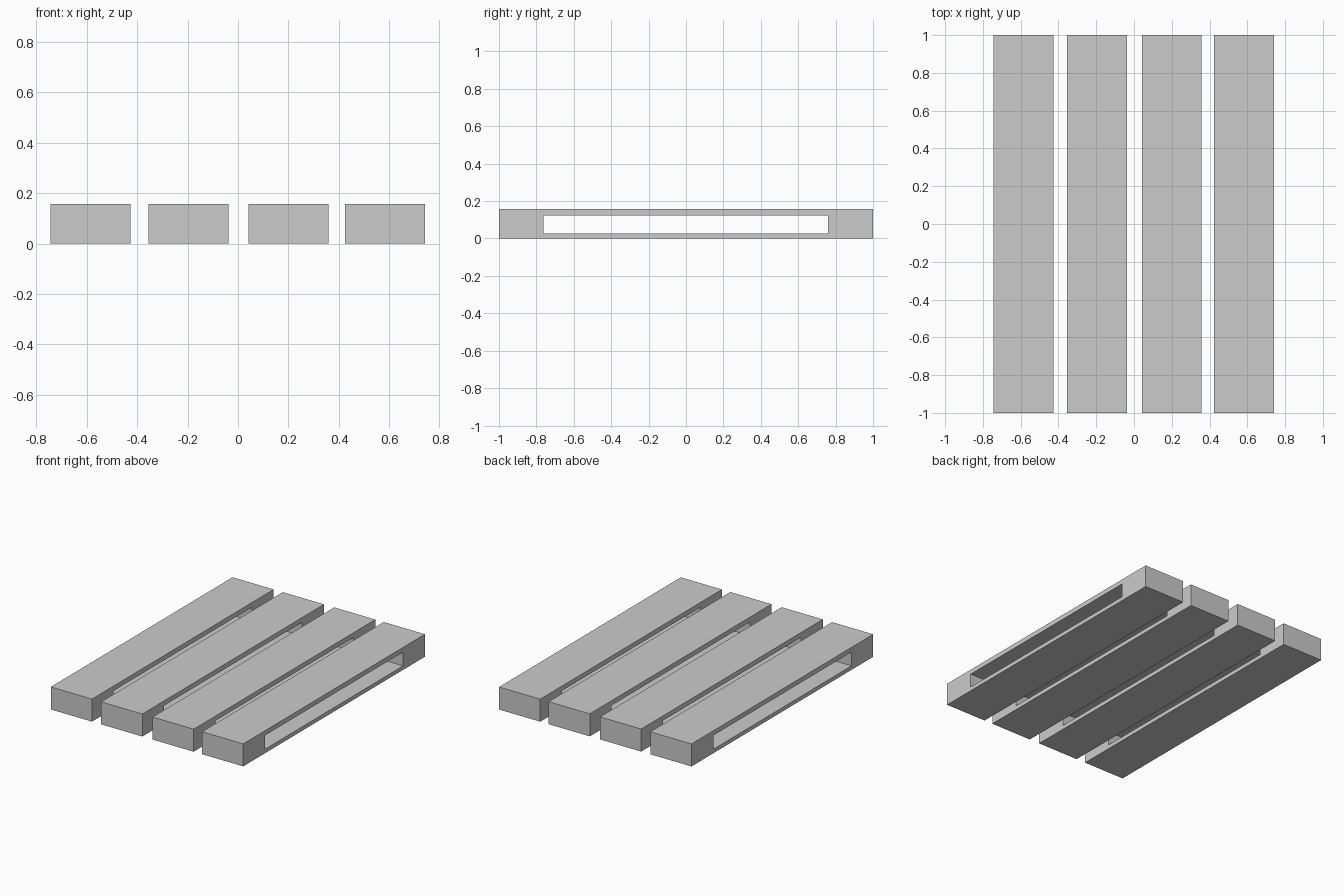
import bpy, bmesh

if "Cube" in bpy.data.objects:
    bpy.data.objects.remove(bpy.data.objects["Cube"])

WIDTH, HEIGHT = 0.317, 0.157
OUTER = [(-1, 0), (1, 0), (1, HEIGHT), (-1, HEIGHT)]
SLOT = [(-0.762, 0.028), (0.76, 0.028), (0.76, 0.124), (-0.762, 0.124)]


def slotted_plank(name, x):
    """Rectangular side frame in the YZ plane, extruded across the plank width."""
    bm = bmesh.new()
    outer = [bm.verts.new((-WIDTH / 2, y, z)) for y, z in OUTER]
    inner = [bm.verts.new((-WIDTH / 2, y, z)) for y, z in SLOT]
    frame = []
    for i in range(4):
        j = (i + 1) % 4
        frame.append(bm.faces.new((outer[i], outer[j], inner[j], inner[i])))
    # extrude, keeping the first side as the opposite cap
    ext = bmesh.ops.extrude_face_region(bm, geom=frame, use_keep_orig=True)
    moved = [g for g in ext["geom"] if isinstance(g, bmesh.types.BMVert)]
    bmesh.ops.translate(bm, verts=moved, vec=(WIDTH, 0, 0))
    bmesh.ops.recalc_face_normals(bm, faces=bm.faces)
    mesh = bpy.data.meshes.new(name)
    bm.to_mesh(mesh)
    bm.free()
    obj = bpy.data.objects.new(name, mesh)
    obj.location.x = x
    bpy.context.collection.objects.link(obj)


# Four parallel planks, slotted through from side to side
for n, x in enumerate((-0.584, -0.196, 0.2, 0.582), 1):
    slotted_plank(f"plank_{n}", x)
